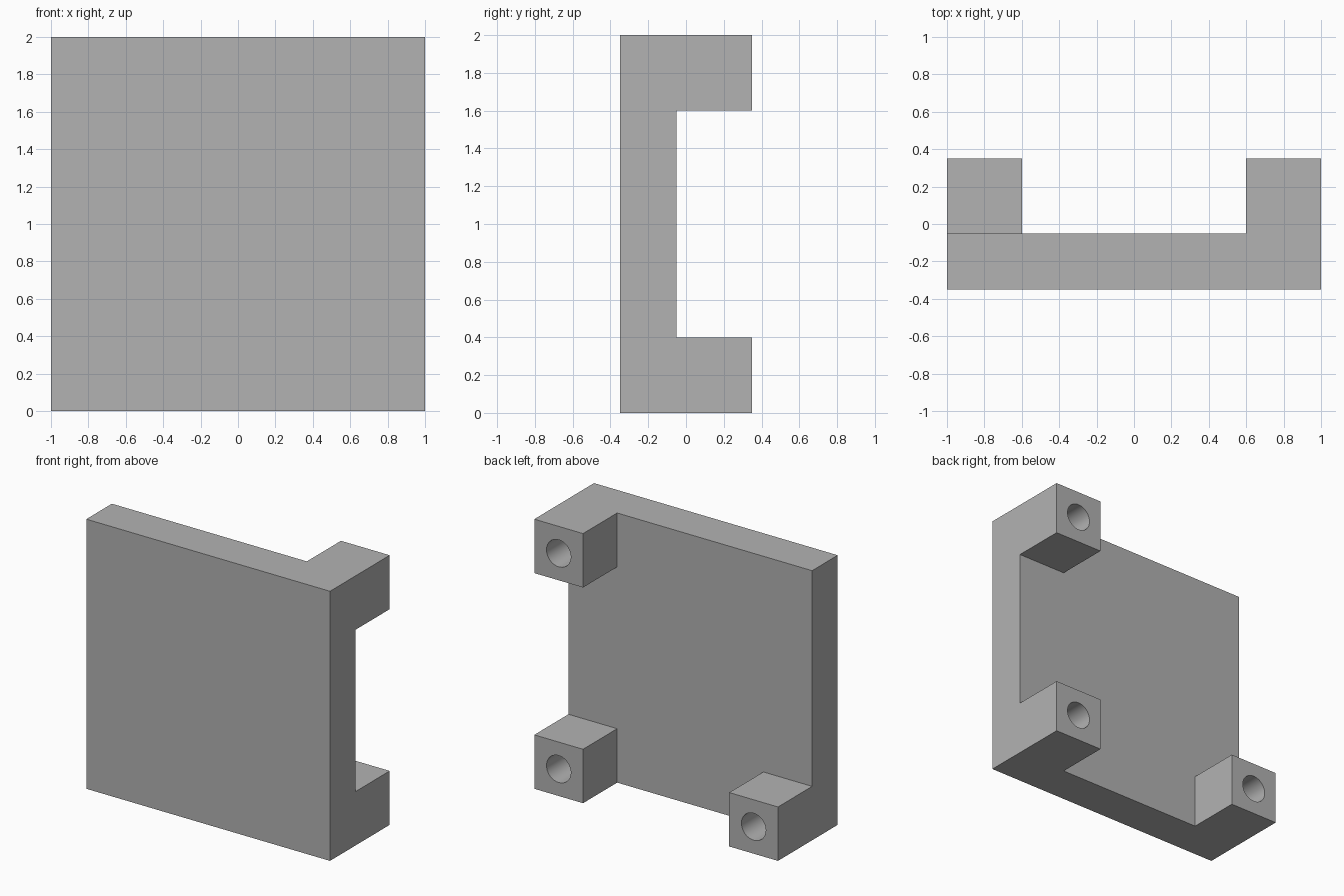
import bpy
import bmesh
import math

cube = bpy.data.objects.get("Cube")
if cube:
    bpy.data.objects.remove(cube, do_unlink=True)

# Single grey material
grey = bpy.data.materials.new("plain_grey")
grey.use_nodes = True
colour = (0.448, 0.448, 0.448, 1)
grey.diffuse_color = colour
grey.node_tree.nodes["Principled BSDF"].inputs["Base Color"].default_value = colour

FRONT, PLATE_BACK, POST_BACK = -0.35, -0.05, 0.35
POST, HOLE_RADIUS, HOLE_DEPTH = 0.4, 0.1, 0.4


def box(name, low, high):
    bpy.ops.mesh.primitive_cube_add(
        size=1, location=[(a + b) / 2 for a, b in zip(low, high)])
    ob = bpy.context.object
    ob.name = name
    ob.scale = [b - a for a, b in zip(low, high)]
    bpy.ops.object.transform_apply(location=True, rotation=True, scale=True)
    ob.data.materials.append(grey)
    return ob


def combine(target, tool, operation):
    mod = target.modifiers.new(operation.lower(), "BOOLEAN")
    mod.operation = operation
    mod.solver = "EXACT"
    mod.object = tool
    bpy.ops.object.select_all(action="DESELECT")
    target.select_set(True)
    bpy.context.view_layer.objects.active = target
    bpy.ops.object.modifier_apply(modifier=mod.name)
    bpy.data.objects.remove(tool, do_unlink=True)


# Front plate
plate = box("corner_post_plate", (-1, FRONT, 0), (1, PLATE_BACK, 2))

# Three corner posts, each with a blind round hole in its back end
half = POST / 2
for x, z in ((1 - half, 2 - half), (1 - half, half), (half - 1, half)):
    post = box("corner_post", (x - half, PLATE_BACK, z - half),
               (x + half, POST_BACK, z + half))
    combine(plate, post, "UNION")
    bpy.ops.mesh.primitive_cylinder_add(
        vertices=48, radius=HOLE_RADIUS, depth=HOLE_DEPTH * 2,
        location=(x, POST_BACK, z), rotation=(math.pi / 2, 0, 0))
    drill = bpy.context.object
    drill.name = "hole_cutter"
    drill.hide_render = True
    drill.data.materials.append(grey)
    combine(plate, drill, "DIFFERENCE")

# Merge coplanar faces, then smooth only the hole walls
bm = bmesh.new()
bm.from_mesh(plate.data)
bmesh.ops.remove_doubles(bm, verts=bm.verts, dist=0.0001)
bmesh.ops.dissolve_limit(bm, angle_limit=math.radians(1),
                         verts=bm.verts, edges=bm.edges)
bmesh.ops.recalc_face_normals(bm, faces=bm.faces)
bm.to_mesh(plate.data)
bm.free()
plate.select_set(True)
bpy.context.view_layer.objects.active = plate
bpy.ops.object.shade_smooth_by_angle(angle=math.radians(30))
